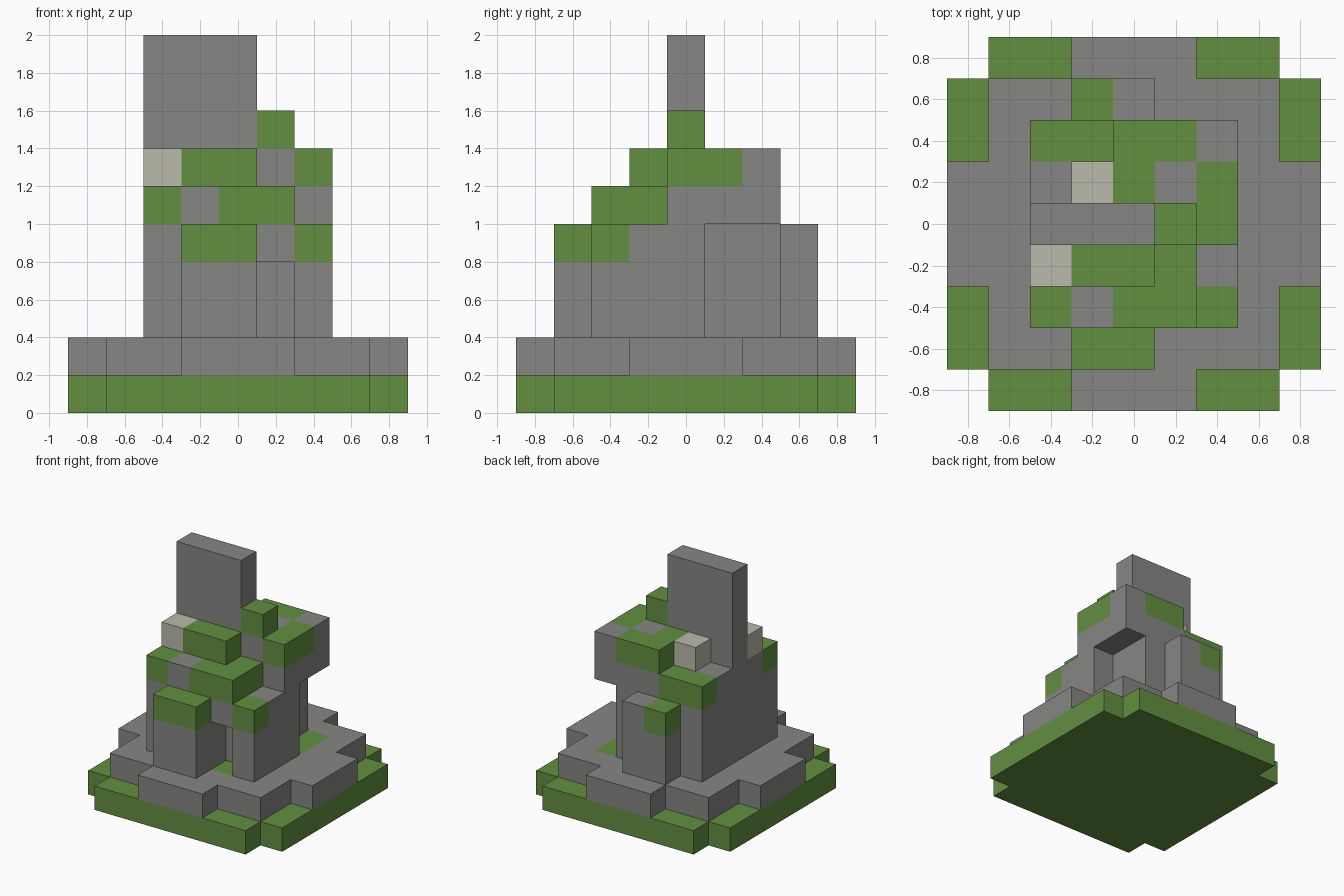
import bpy
import bmesh
from mathutils import Vector

cube = bpy.data.objects.get("Cube")
if cube:
    bpy.data.objects.remove(cube, do_unlink=True)

CELL = 0.2
COLOURS = {
    "stone": (0.238, 0.242, 0.231, 1),
    "moss": (0.122, 0.275, 0.051, 1),
    "pale_stone": (0.497, 0.491, 0.413, 1),
}
NAMES = list(COLOURS)


def make_material(name, colour):
    mat = bpy.data.materials.new(name)
    mat.use_nodes = True
    mat.diffuse_color = colour
    bsdf = mat.node_tree.nodes["Principled BSDF"]
    bsdf.inputs["Base Color"].default_value = colour
    bsdf.inputs["Roughness"].default_value = 0.9
    return mat


materials = [make_material(n, c) for n, c in COLOURS.items()]
cells = {}  # (x, y, z) block position -> (part, colour)


def span(r):
    return range(r, r + 1) if isinstance(r, int) else range(r[0], r[1] + 1)


def fill(part, colour, xs, ys, zs):
    """Fill an inclusive range of blocks; later fills replace earlier ones."""
    for x in span(xs):
        for y in span(ys):
            for z in span(zs):
                cells[x, y, z] = (part, colour)


def clear(xs, ys, zs):
    for x in span(xs):
        for y in span(ys):
            for z in span(zs):
                cells.pop((x, y, z), None)


# Mossy ground slab with notched corners
fill("ground", "moss", (-4, 4), (-3, 3), 0)
fill("ground", "moss", (-3, 3), (-4, 4), 0)

# Stone plinth with an arm on each side, mossy where sheltered
fill("plinth", "stone", (-3, 3), (-3, 3), 1)
fill("plinth", "stone", (-4, 4), (-1, 1), 1)
fill("plinth", "stone", (-1, 1), (-4, 4), 1)
fill("plinth", "moss", 2, (1, 2), 1)
fill("plinth", "moss", 1, -2, 1)

# Main body with a front niche and an undercut back corner
fill("body", "stone", (-2, 2), (-2, 2), (2, 4))
clear(2, (1, 2), (2, 4))
clear(1, -2, (2, 3))
fill("body", "moss", 2, -2, 4)

# Buttresses
for name, y in (("front_buttress", -3), ("back_buttress", 3)):
    fill(name, "stone", (-1, 0), y, (2, 4))
    fill(name, "moss", -1, y, 4)
fill("front_buttress", "moss", 0, -3, 4)

# Lower terrace
fill("lower_terrace", "stone", (-2, 1), (-2, -1), 5)
fill("lower_terrace", "stone", (-2, 2), (0, 2), 5)
fill("lower_terrace", "moss", -2, -2, 5)
fill("lower_terrace", "moss", (0, 1), -2, 5)
fill("lower_terrace", "moss", 1, -1, 5)
fill("lower_terrace", "moss", (-2, -1), 2, 5)

# Upper terrace
fill("upper_terrace", "moss", (-1, 0), -1, 6)
fill("upper_terrace", "stone", (0, 2), (0, 2), 6)
fill("upper_terrace", "moss", 2, (0, 1), 6)
fill("upper_terrace", "moss", 0, 1, 6)
fill("upper_terrace", "moss", (0, 1), 2, 6)

# Pale blocks, top moss block and standing slab
fill("front_pale_block", "pale_stone", -2, -1, 6)
fill("back_pale_block", "pale_stone", -1, 1, 6)
fill("moss_block", "moss", 1, 0, 7)
fill("standing_slab", "stone", (-2, 0), 0, (6, 9))


def build_part(part):
    """Make one mesh from the exposed sides of a part's blocks."""
    bm = bmesh.new()
    for pos, (owner, colour) in cells.items():
        if owner != part:
            continue
        centre = Vector(pos) + Vector((0, 0, 0.5))
        for axis in range(3):
            for sign in (-1, 1):
                n = Vector((0, 0, 0))
                n[axis] = sign
                if tuple(int(a + b) for a, b in zip(pos, n)) in cells:
                    continue
                u = Vector((0, 0, 0))
                u[(axis + 1) % 3] = 0.5
                v = n.cross(u)
                middle = centre + n / 2
                corners = (middle - u - v, middle + u - v,
                           middle + u + v, middle - u + v)
                face = bm.faces.new([bm.verts.new(c * CELL) for c in corners])
                face.material_index = NAMES.index(colour)
    bmesh.ops.remove_doubles(bm, verts=bm.verts, dist=CELL / 100)
    mesh = bpy.data.meshes.new(part)
    for mat in materials:
        mesh.materials.append(mat)
    bm.to_mesh(mesh)
    bm.free()
    bpy.context.collection.objects.link(bpy.data.objects.new(part, mesh))


for part_name in dict.fromkeys(owner for owner, _ in cells.values()):
    build_part(part_name)
